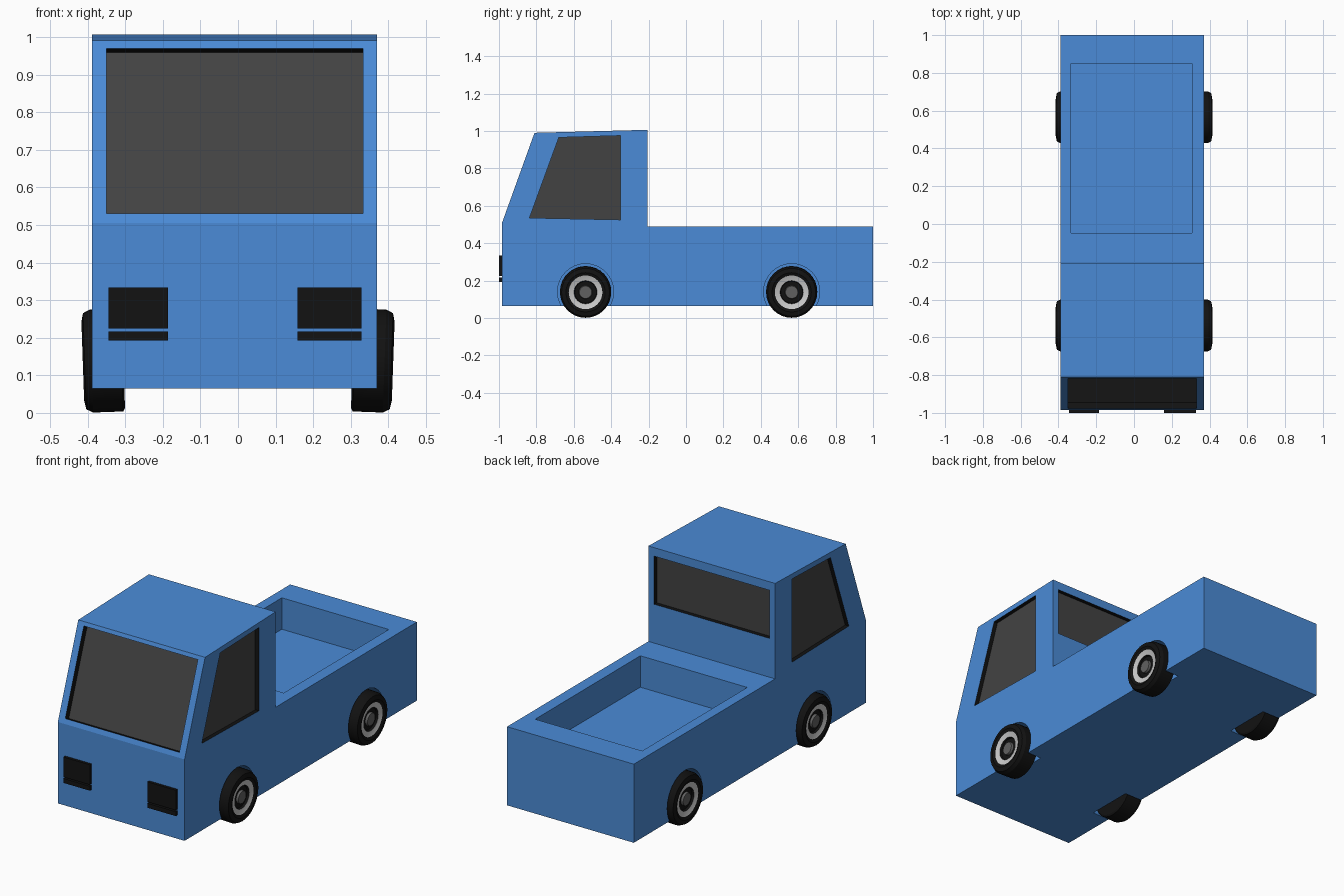
import bpy, bmesh, math
from mathutils import Vector as V

if "Cube" in bpy.data.objects:
    bpy.data.objects.remove(bpy.data.objects["Cube"])


def material(name, *rgb):
    m = bpy.data.materials.new(name)
    m.diffuse_color = (*rgb, 1)
    m.use_nodes = True
    m.node_tree.nodes["Principled BSDF"].inputs["Base Color"].default_value = m.diffuse_color
    return m


BLUE = material("blue_paint", 0.07, 0.26, 0.68)
BLACK = material("black_rubber", 0.006, 0.006, 0.006)
GLASS = material("dark_glass", 0.055, 0.055, 0.055)
SILVER = material("light_rim", 0.55, 0.55, 0.55)
HUB = material("hub_grey", 0.12, 0.12, 0.12)


def finish(name, bm, mats):
    bmesh.ops.recalc_face_normals(bm, faces=bm.faces)
    me = bpy.data.meshes.new(name)
    bm.to_mesh(me)
    bm.free()
    for m in mats:
        me.materials.append(m)
    ob = bpy.data.objects.new(name, me)
    bpy.context.collection.objects.link(ob)
    return ob


def prism(name, pts, vec, mat):
    bm = bmesh.new()
    f = bm.faces.new([bm.verts.new(p) for p in pts])
    ext = bmesh.ops.extrude_face_region(bm, geom=[f], use_keep_orig=True)
    bmesh.ops.translate(bm, vec=vec, verts=[v for v in ext["geom"] if isinstance(v, bmesh.types.BMVert)])
    return finish(name, bm, [mat])


def box(name, x, y, z, mat):
    pts = [(a, b, z[0]) for a, b in ((x[0], y[0]), (x[1], y[0]), (x[1], y[1]), (x[0], y[1]))]
    return prism(name, pts, V((0, 0, z[1] - z[0])), mat)


def cut(cutter):
    mod = body.modifiers.new("cut", 'BOOLEAN')
    mod.operation, mod.solver, mod.object = 'DIFFERENCE', 'EXACT', cutter
    mod.material_mode = 'TRANSFER'
    bpy.context.view_layer.objects.active = body
    bpy.ops.object.modifier_apply(modifier=mod.name)
    bpy.data.objects.remove(cutter)


def window(name, pts, normal, depth=0.035):
    # black recess in the cab with a glass pane at its bottom
    n = V(normal).normalized()
    pts = [V(p) for p in pts]
    cut(prism("cutter", [p + n * 0.02 for p in pts], -n * (0.02 + depth), BLACK))
    prism(name, [p - n * (depth - 0.003) for p in pts], -n * 0.006, GLASS)


# Body with cab, extruded from the side profile
X0, X1 = -0.388, 0.37
profile = [(-0.985, 0.065), (-0.985, 0.505), (-0.81, 0.99), (-0.207, 1.006),
           (-0.207, 0.49), (1.0, 0.49), (1.0, 0.065)]
body = prism("truck_body", [(X0, y, z) for y, z in profile], V((X1 - X0, 0, 0)), BLUE)

# Cargo bed
cut(box("cutter", (-0.333, 0.307), (-0.048, 0.85), (0.32, 0.6), BLUE))

# Wheel arches
AXLES = {"front": -0.537, "rear": 0.565}
for y in AXLES.values():
    for s in (-1, 1):
        ring = [(s * 0.285, y + 0.15 * math.cos(i * math.tau / 32), 0.14 + 0.15 * math.sin(i * math.tau / 32))
                for i in range(32)]
        cut(prism("cutter", ring, V((s * 0.2, 0, 0)), BLUE))

# Windows


def slope(z):
    return -0.985 + (z - 0.505) * 0.175 / 0.485


window("windshield", [(x, slope(z), z) for x, z in ((-0.35, 0.53), (0.332, 0.53), (0.332, 0.97), (-0.35, 0.97))],
       (0, -0.485, 0.175))
window("rear_window", [(x, -0.207, z) for x, z in ((-0.353, 0.70), (0.335, 0.70), (0.335, 0.96), (-0.353, 0.96))],
       (0, 1, 0), 0.025)
side = [(-0.837, 0.535), (-0.68, 0.965), (-0.35, 0.975), (-0.35, 0.525)]
window("right_window", [(X1, y, z) for y, z in side], (1, 0, 0), 0.025)
window("left_window", [(X0, y, z) for y, z in side], (-1, 0, 0), 0.025)

# Headlights with a lower strip
for label, xs in (("left", (-0.344, -0.186)), ("right", (0.158, 0.328))):
    box(label + "_headlight", xs, (-1.0, -0.96), (0.225, 0.333), BLACK)
    box(label + "_light_strip", xs, (-1.0, -0.96), (0.193, 0.217), BLACK)

# Wheels: lathe of (offset, radius, material of the band that follows)
LATHE = [(-0.055, 0, 0), (-0.055, 0.128, 0), (-0.05, 0.137, 0), (0.03, 0.137, 0), (0.048, 0.128, 0),
         (0.053, 0.105, 0), (0.046, 0.09, 1), (0.04, 0.062, 0), (0.03, 0.058, 0), (0.03, 0.036, 2),
         (0.042, 0.033, 2), (0.042, 0, 2)]


def wheel(name, s, y):
    bm = bmesh.new()
    n = 32
    rings = []
    for x, r, _ in LATHE:
        rings.append([bm.verts.new((s * x, r * math.cos(i * math.tau / n), r * math.sin(i * math.tau / n)))
                      for i in range(n if r else 1)])
    for a, b, (_, _, mi) in zip(rings, rings[1:], LATHE):
        for i in range(n):
            j = (i + 1) % n
            quad = [a[i % len(a)], a[j % len(a)], b[j % len(b)], b[i % len(b)]]
            bm.faces.new(list(dict.fromkeys(quad))).material_index = mi
    ob = finish(name, bm, [BLACK, SILVER, HUB])
    ob.location = (s * 0.36, y, 0.139)
    ob.rotation_euler.y = s * math.radians(2)
    for o in bpy.context.selected_objects:
        o.select_set(False)
    ob.select_set(True)
    bpy.context.view_layer.objects.active = ob
    bpy.ops.object.shade_smooth_by_angle(angle=math.radians(25))


for end, y in AXLES.items():
    wheel(end + "_left_wheel", -1, y)
    wheel(end + "_right_wheel", 1, y)
